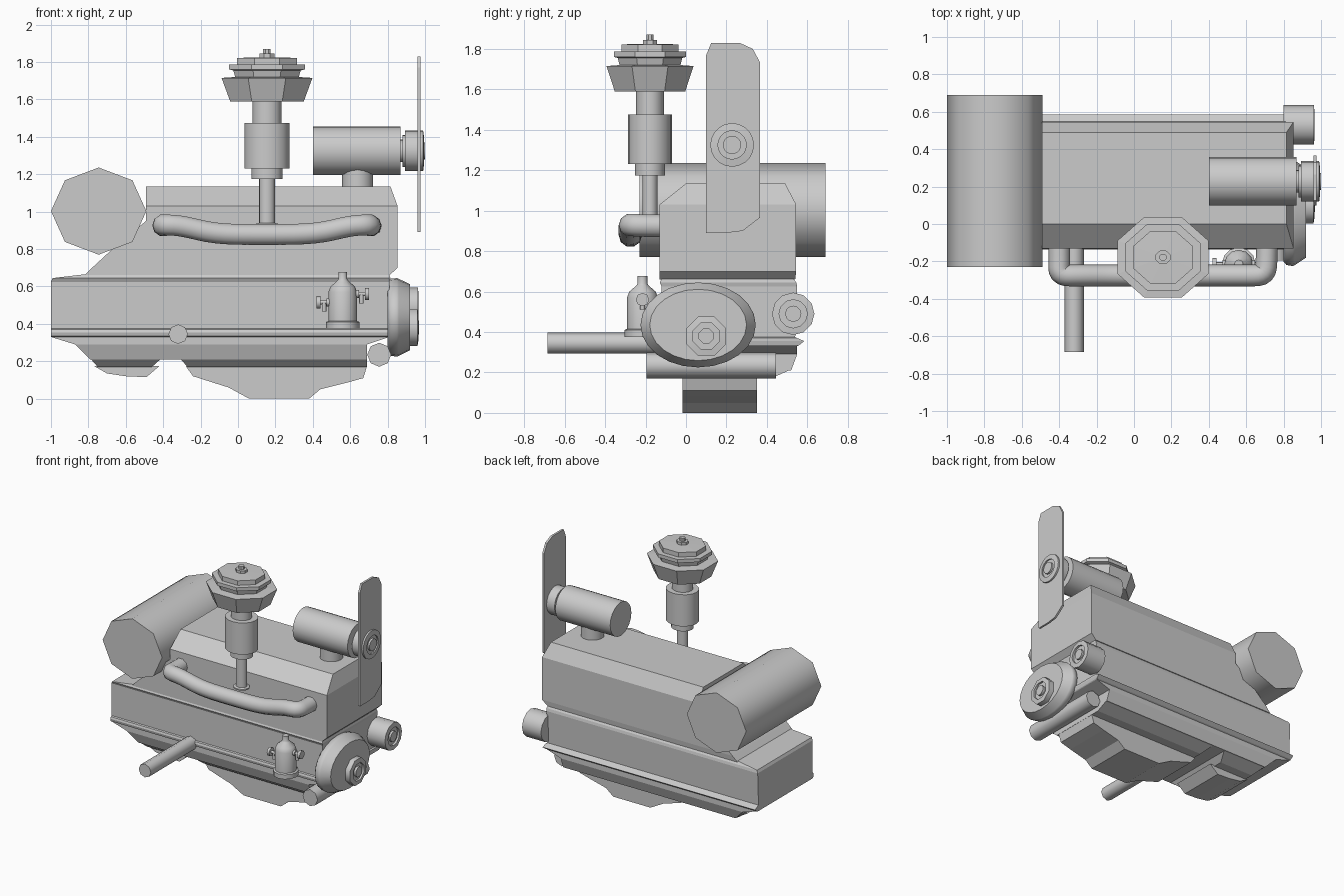
import bpy, bmesh, math

if "Cube" in bpy.data.objects:
    bpy.data.objects.remove(bpy.data.objects["Cube"])

def finish(name, bm, smooth=None):
    bmesh.ops.recalc_face_normals(bm, faces=bm.faces)
    me = bpy.data.meshes.new(name)
    bm.to_mesh(me)
    bm.free()
    if smooth:
        for p in me.polygons:
            p.use_smooth = True
        me.set_sharp_from_angle(angle=math.radians(smooth))
    ob = bpy.data.objects.new(name, me)
    bpy.context.collection.objects.link(ob)
    return ob

def loft(name, rings, smooth=None):
    """Skin a list of equal-length point rings and cap both ends."""
    bm = bmesh.new()
    vs = [[bm.verts.new(p) for p in r] for r in rings]
    n = len(vs[0])
    for a, b in zip(vs, vs[1:]):
        for i in range(n):
            j = (i + 1) % n
            bm.faces.new((a[i], a[j], b[j], b[i]))
    bm.faces.new(vs[0][::-1])
    bm.faces.new(vs[-1])
    return finish(name, bm, smooth)

def lathe(name, profile, centre, axis='z', n=16, su=1, sv=1, phase=0, smooth=50):
    """Profile of (radius, position along axis); centre is in the other two axes."""
    order = {'z': lambda u, v, t: (u, v, t),
             'x': lambda u, v, t: (t, u, v),
             'y': lambda u, v, t: (u, t, v)}[axis]
    rings = []
    for r, t in profile:
        rings.append([order(centre[0] + su * r * math.cos(a), centre[1] + sv * r * math.sin(a), t)
                      for a in (phase + 2 * math.pi * i / n for i in range(n))])
    return loft(name, rings, smooth)

def rod(name, r, t0, t1, centre, axis, n=16, **k):
    return lathe(name, [(r, t0), (r, t1)], centre, axis, n, **k)

def stack(name, levels):
    """Rectangles (z, x0, x1, y0, y1) skinned from bottom to top."""
    return loft(name, [[(a, c, z), (b, c, z), (b, d, z), (a, d, z)] for z, a, b, c, d in levels])

def prism(name, pts, t0, t1, axis):
    if axis == 'y':
        return loft(name, [[(a, t, b) for a, b in pts] for t in (t0, t1)])
    return loft(name, [[(t, a, b) for a, b in pts] for t in (t0, t1)])

# Engine body
stack("upper_block", [
    (.66, -.82, .81, -.13, .54), (.70, -.78, .853, -.13, .545), (.82, -.65, .853, -.13, .545),
    (.95, -.492, .853, -.13, .545), (1.03, -.492, .853, -.13, .545), (1.135, -.492, .815, 0, .49)])
stack("crankcase", [
    (.21, -.79, .69, -.09, .52), (.29, -.87, .69, -.12, .55), (.33, -1, .81, -.12, .55),
    (.335, -1, .815, -.13, .56), (.355, -1, .82, -.135, .585), (.37, -1, .82, -.13, .55),
    (.375, -1, .81, -.12, .54), (.625, -1, .81, -.12, .55), (.645, -.99, .815, -.13, .545),
    (.665, -.82, .81, -.12, .53)])

# Oil sump: flared rims with two pans below
for tag, x0, x1, b0, b1 in (("front", -.31, .69, -.27, .69), ("rear", -.79, -.41, -.75, -.46)):
    stack(tag + "_sump_rim", [(.17, b0, b1, -.04, .42), (.215, x0, x1, -.09, .52)])
prism("front_sump", [(-.28, .175), (-.24, .12), (-.13, .085), (-.05, .06), (.06, 0), (.38, 0),
                     (.44, .05), (.58, .085), (.67, .11), (.69, .175)], -.017, .35, 'y')
prism("rear_sump", [(-.77, .175), (-.70, .135), (-.60, .12), (-.49, .115), (-.42, .175)],
      -.017, .35, 'y')

# Eight-sided drum, exhaust stub and lower roller lying across the engine
rod("drum", 1, -.23, .69, (-.745, 1.003), 'y', 8, su=.255, sv=.233)
rod("exhaust_stub", .052, -.685, -.1, (-.32, .345), 'y', 8)
rod("lower_roller", .064, -.195, .445, (.755, .235), 'y', 8)

# Fan motor, hub and blade
fan = (.228, 1.325)
rod("motor_post", .083, 1.1, 1.3, (.64, .23), 'z')
rod("fan_motor", .13, .40, .87, fan, 'x', 20)
lathe("fan_hub", [(.06, .86), (.06, .88), (.085, .88), (.085, .893), (.108, .893), (.108, .99),
                  (.07, .995), (.07, .985), (.045, .985), (.045, 1.0)], fan, 'x', 20)
prism("fan_blade", [(.10, .89), (.20, .89), (.28, .90), (.365, .965), (.365, 1.735), (.33, 1.80),
                    (.265, 1.83), (.125, 1.83), (.10, 1.77)], .961, .977, 'x')

# Oval drive cover with its boss, and the side pulley
lathe("drive_cover", [(.92, .80), (.98, .815), (1, .85), (.98, .86), (.84, .92)], (.06, .435),
      'x', 24, su=.285, sv=.21)
lathe("cover_boss", [(.105, .91), (.105, .96), (.07, .965), (.07, .95), (.04, .95), (.04, .968)],
      (.10, .38), 'x', 8, phase=math.pi / 8)
lathe("side_pulley", [(.105, .80), (.105, .962), (.07, .965), (.07, .95), (.04, .95), (.04, .965)],
      (.53, .49), 'x', 12)

# Carburettor column
carb = (.155, -.178)
lathe("carburettor", [(.06, .925), (.06, .935), (.042, .94), (.042, 1.175), (.083, 1.175),
                      (.083, 1.23), (.121, 1.23), (.121, 1.475), (.077, 1.475), (.077, 1.60)],
      carb, 'z', 16, sv=.9)
# Eight-sided air cleaner
flat = 1 / math.cos(math.pi / 8)
prof = [(.197, 1.59), (.243, 1.715), (.17, 1.72), (.18, 1.755), (.202, 1.76), (.202, 1.787),
        (.16, 1.787), (.16, 1.822), (.04, 1.825), (.04, 1.845), (.02, 1.845), (.02, 1.87)]
lathe("air_cleaner", [(r * flat, z) for r, z in prof], carb, 'z', 8, sv=.885,
      phase=math.pi / 8, smooth=None)

# Intake manifold pipe
cu = bpy.data.curves.new("pipe_path", 'CURVE')
cu.dimensions = '3D'
cu.bevel_depth = .058
cu.bevel_resolution = 3
cu.use_fill_caps = True
path = [(-.40, -.11, .925), (-.40, -.20, .925), (-.40, -.275, .93), (-.30, -.275, .925),
        (-.12, -.275, .88), (.13, -.275, .877), (.42, -.275, .88), (.60, -.275, .925),
        (.70, -.275, .93), (.71, -.20, .925), (.71, -.11, .925)]
sp = cu.splines.new('NURBS')
sp.points.add(len(path) - 1)
for p, co in zip(sp.points, path):
    p.co = (*co, 1)
sp.order_u = 3
sp.use_endpoint_u = True
sp.resolution_u = 4
tmp = bpy.data.objects.new("pipe_path", cu)
bpy.context.collection.objects.link(tmp)
bpy.context.view_layer.update()
me = bpy.data.meshes.new_from_object(tmp.evaluated_get(bpy.context.evaluated_depsgraph_get()))
bpy.data.objects.remove(tmp)
for p in me.polygons:
    p.use_smooth = True
bpy.context.collection.objects.link(bpy.data.objects.new("intake_pipe", me))

# Fuel filter pot with two small taps
lathe("filter_pot", [(.09, .375), (.09, .41), (.077, .415), (.077, .57), (.065, .60), (.03, .63),
                     (.024, .64), (.024, .677)], (.56, -.215), 'z', 12)
for tag, x, z, s in (("left", .44, .515, -1), ("right", .68, .56, 1)):
    x_in, x_out = .56 + s * .06, x + s * .02
    rod(tag + "_tap_stem", .011, min(x_in, x_out), max(x_in, x_out), (-.215, z), 'x', 8)
    rod(tag + "_tap_wheel", .033, min(x, x_out), max(x, x_out), (-.215, z), 'x', 8)
    rod(tag + "_tap_collar", .022, x - s * .04 - .008, x - s * .04 + .008, (-.215, z), 'x', 8)
    rod(tag + "_tap_spout", .012, z - .05, z, (x - s * .02, -.215), 'z', 8)
